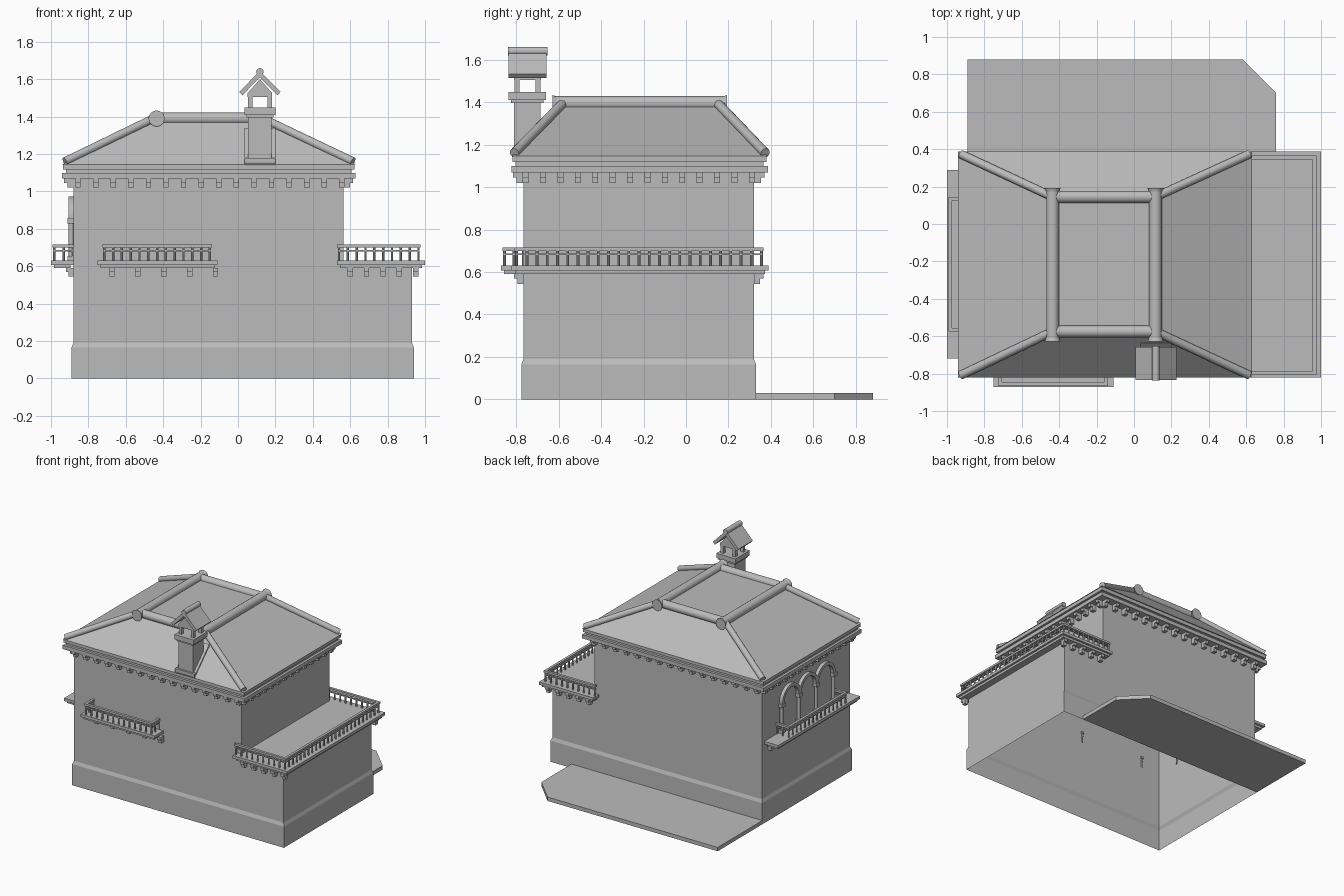
import bpy
import bmesh
import math
from mathutils import Vector, Matrix

cube = bpy.data.objects.get("Cube")
if cube:
    bpy.data.objects.remove(cube, do_unlink=True)

GREY = 0.5
mat = bpy.data.materials.new("plaster grey")
mat.use_nodes = True
mat.diffuse_color = (GREY, GREY, GREY, 1)
mat.node_tree.nodes["Principled BSDF"].inputs["Base Color"].default_value = (GREY, GREY, GREY, 1)


def finish(name, bm, smooth=False):
    bmesh.ops.recalc_face_normals(bm, faces=bm.faces)
    mesh = bpy.data.meshes.new(name)
    bm.to_mesh(mesh)
    bm.free()
    mesh.materials.append(mat)
    obj = bpy.data.objects.new(name, mesh)
    bpy.context.collection.objects.link(obj)
    if smooth:
        bpy.ops.object.select_all(action='DESELECT')
        obj.select_set(True)
        bpy.context.view_layer.objects.active = obj
        bpy.ops.object.shade_smooth_by_angle(angle=math.radians(35))
    return obj


def box(bm, x0, x1, y0, y1, z0, z1):
    size = Matrix.Diagonal((x1 - x0, y1 - y0, z1 - z0, 1))
    mid = Matrix.Translation(((x0 + x1) / 2, (y0 + y1) / 2, (z0 + z1) / 2))
    bmesh.ops.create_cube(bm, size=1, matrix=mid @ size)


def tube(bm, a, b, r0, r1=None, sides=16):
    a, b = Vector(a), Vector(b)
    turn = (b - a).to_track_quat('Z', 'Y').to_matrix().to_4x4()
    bmesh.ops.create_cone(bm, cap_ends=True, segments=sides, radius1=r0,
                          radius2=r0 if r1 is None else r1, depth=(b - a).length,
                          matrix=Matrix.Translation((a + b) / 2) @ turn)


def loft(bm, rings, cap_bottom=True):
    """Join rectangular rings (x0, x1, y0, y1, z) from bottom to top."""
    loops = [[bm.verts.new(p) for p in ((x0, y0, z), (x1, y0, z), (x1, y1, z), (x0, y1, z))]
             for x0, x1, y0, y1, z in rings]
    for lo, hi in zip(loops, loops[1:]):
        for i in range(4):
            j = (i + 1) % 4
            bm.faces.new((lo[i], lo[j], hi[j], hi[i]))
    bm.faces.new(loops[-1])
    if cap_bottom:
        bm.faces.new(loops[0][::-1])
    bmesh.ops.remove_doubles(bm, verts=bm.verts, dist=0.0001)


def prism(bm, points, offset):
    face = bm.faces.new([bm.verts.new(p) for p in points])
    ext = bmesh.ops.extrude_face_region(bm, geom=[face], use_keep_orig=True)
    bmesh.ops.translate(bm, vec=offset,
                        verts=[g for g in ext["geom"] if isinstance(g, bmesh.types.BMVert)])


def spread(a, b, n):
    return [a + (b - a) * i / (n - 1) for i in range(n)]


def bracket(bm, x, y, nx, ny, top, reach):
    """Two-step corbel on a wall point, projecting along (nx, ny)."""
    for depth, z0, z1 in ((reach, top - 0.022, top), (reach * 0.65, top - 0.048, top - 0.022)):
        hx, hy = 0.014 * abs(ny), 0.014 * abs(nx)
        ex, ey = x + nx * depth, y + ny * depth
        box(bm, min(x, ex) - hx, max(x, ex) + hx, min(y, ey) - hy, max(y, ey) + hy, z0, z1)


def railing(name, path):
    """Handrail, lower bar and balusters along an axis-aligned path."""
    bm = bmesh.new()
    for (ax, ay), (bx, by) in zip(path, path[1:]):
        x0, x1, y0, y1 = min(ax, bx), max(ax, bx), min(ay, by), max(ay, by)
        for half, z0, z1 in ((0.010, 0.700, 0.716), (0.006, 0.680, 0.688)):
            box(bm, x0 - half, x1 + half, y0 - half, y1 + half, z0, z1)
        n = max(2, round((x1 - x0 + y1 - y0) / 0.049) + 1)
        for x, y in zip(spread(ax, bx, n), spread(ay, by, n)):
            tube(bm, (x, y, 0.63), (x, y, 0.70), 0.0065, sides=8)
    finish(name, bm, True)


# House walls: battered plinth, lower storey with terrace step, upper storey
WX0, WX1, WY0, WY1, UX1 = -0.88, 0.93, -0.765, 0.32, 0.565
bm = bmesh.new()
loft(bm, [(WX0 - 0.01, WX1 + 0.01, WY0 - 0.01, WY1 + 0.01, 0),
          (WX0 - 0.01, WX1 + 0.01, WY0 - 0.01, WY1 + 0.01, 0.165),
          (WX0, WX1, WY0, WY1, 0.19),
          (WX0, WX1, WY0, WY1, 0.6),
          (WX0, UX1, WY0, WY1, 0.6),
          (WX0, UX1, WY0, WY1, 1.08)], cap_bottom=False)
finish("house_walls", bm)

# Paved patio behind the house
bm = bmesh.new()
prism(bm, [(-0.89, 0.33, 0), (0.76, 0.33, 0), (0.76, 0.70, 0), (0.58, 0.88, 0), (-0.89, 0.88, 0)],
      (0, 0, 0.03))
finish("patio", bm)

# Cornice with a recessed band
bm = bmesh.new()
for inset, z0, z1 in ((0, 1.068, 1.098), (0.02, 1.098, 1.118), (0.005, 1.118, 1.145)):
    box(bm, -0.94 + inset, 0.628 - inset, -0.822 + inset, 0.385 - inset, z0, z1)
finish("cornice", bm)

# Corbels under the eaves
bm = bmesh.new()
for x in spread(WX0 + 0.025, UX1 - 0.01, 16):
    bracket(bm, x, WY0, 0, -1, 1.068, 0.05)
    bracket(bm, x, WY1, 0, 1, 1.068, 0.05)
for y in spread(WY0 + 0.01, WY1 - 0.01, 14):
    bracket(bm, WX0, y, -1, 0, 1.068, 0.05)
    bracket(bm, UX1, y, 1, 0, 1.068, 0.05)
finish("eave_corbels", bm)

# Hipped roof with flat top
RX, RY, RZ = (-0.435, 0.115), (-0.575, 0.145), 1.39
bm = bmesh.new()
loft(bm, [(-0.94, 0.63, -0.822, 0.387, 1.145), (RX[0], RX[1], RY[0], RY[1], RZ)])
finish("roof", bm)

# Round ridge and hip tiles
bm = bmesh.new()
for x in RX:
    tube(bm, (x, -0.61, RZ + 0.004), (x, 0.175, RZ + 0.004), 0.034)
    for y, s in ((-0.60, -1), (0.165, 1)):
        tube(bm, (x, y, RZ), (x, y + s * 0.028, RZ), 0.034, 0.043)
for y in RY:
    tube(bm, (RX[0], y, RZ), (RX[1], y, RZ), 0.032)
for x, ex in zip(RX, (-0.925, 0.615)):
    for y, ey in zip(RY, (-0.808, 0.373)):
        tube(bm, (ex, ey, 1.16), (x, y, RZ + 0.008), 0.023)
finish("ridge_tiles", bm, True)

# Chimney stack with flashing, collar and open lantern
CX = 0.117
bm = bmesh.new()
box(bm, CX - 0.063, CX + 0.063, -0.81, -0.685, 1.16, 1.41)
box(bm, CX - 0.083, CX + 0.083, -0.825, -0.67, 1.155, 1.178)
box(bm, CX - 0.083, CX + 0.083, -0.835, -0.66, 1.41, 1.448)
box(bm, CX - 0.072, CX + 0.072, -0.823, -0.672, 1.395, 1.41)
for x in (CX - 0.052, CX + 0.052):
    for y in (-0.795, -0.697):
        box(bm, x - 0.012, x + 0.012, y - 0.012, y + 0.012, 1.448, 1.51)
box(bm, CX - 0.066, CX + 0.066, -0.81, -0.682, 1.505, 1.525)
prism(bm, [(CX - 0.066, -0.81, 1.525), (CX + 0.066, -0.81, 1.525), (CX, -0.81, 1.60)], (0, 0.128, 0))
finish("chimney", bm)

# Flashing plate lying on the front roof slope
bm = bmesh.new()
prism(bm, [(CX - 0.083, -0.825, 1.155), (CX + 0.083, -0.825, 1.155),
           (CX + 0.083, -0.64, 1.34), (CX - 0.083, -0.64, 1.34)], (0, 0.01, -0.02))
finish("chimney_flashing", bm)

# Chimney gable roof
bm = bmesh.new()
for s in (-1, 1):
    prism(bm, [(CX, -0.835, 1.645), (CX + s * 0.11, -0.835, 1.532),
               (CX + s * 0.094, -0.835, 1.514), (CX, -0.835, 1.61)], (0, 0.178, 0))
tube(bm, (CX, -0.838, 1.64), (CX, -0.652, 1.64), 0.02, sides=12)
finish("chimney_roof", bm, True)

# Terrace and balcony slabs, each with a smaller course below
bm = bmesh.new()
for x0, x1, y0, y1 in ((0.53, 1.0, -0.822, 0.388), (-0.75, -0.11, -0.872, WY0), (-1.0, WX0, -0.72, 0.29)):
    box(bm, x0, x1, y0, y1, 0.608, 0.63)
    box(bm, x0 + 0.016 * (x0 > -1) + 0.016 * (x0 == -1.0), x1 - 0.016, y0 + 0.016, y1 - 0.016, 0.59, 0.608)
finish("balcony_slabs", bm)

# Corbels under the terrace and balconies
bm = bmesh.new()
for x in spread(0.60, 0.95, 5):
    bracket(bm, x, WY0, 0, -1, 0.592, 0.045)
    bracket(bm, x, WY1, 0, 1, 0.592, 0.045)
for x in spread(-0.674, -0.12, 5):
    bracket(bm, x, WY0, 0, -1, 0.592, 0.045)
for y in spread(-0.66, 0.23, 7):
    bracket(bm, WX0, y, -1, 0, 0.592, 0.04)
finish("balcony_corbels", bm)

railing("terrace_railing", [(0.54, WY0 - 0.032), (0.965, WY0 - 0.032), (0.965, 0.355), (0.54, 0.355)])
railing("front_railing", [(-0.715, WY0), (-0.715, -0.855), (-0.15, -0.855), (-0.15, WY0)])
railing("side_railing", [(WX0, 0.135), (-0.982, 0.135), (-0.982, -0.565), (WX0, -0.565)])

# Arcade of three arches applied to the side wall
bm = bmesh.new()
columns = spread(0.095, -0.545, 4)
AX = WX0 - 0.012
for y in columns:
    tube(bm, (AX, y, 0.63), (AX, y, 0.84), 0.013, sides=12)
    box(bm, AX - 0.02, WX0, y - 0.021, y + 0.021, 0.63, 0.655)
    box(bm, AX - 0.02, WX0, y - 0.021, y + 0.021, 0.83, 0.858)
for a, b in zip(columns, columns[1:]):
    mid = (a + b) / 2
    arc = [(math.cos(t), math.sin(t)) for t in spread(0, math.pi, 17)]
    for (c0, s0), (c1, s1) in zip(arc, arc[1:]):
        prism(bm, [(WX0, mid + r * c, 0.858 + r * s) for r, c, s in
                   ((0.09, c0, s0), (0.115, c0, s0), (0.115, c1, s1), (0.09, c1, s1))],
              (-0.026, 0, 0))
bmesh.ops.remove_doubles(bm, verts=bm.verts, dist=0.0001)
finish("side_arcade", bm, True)
